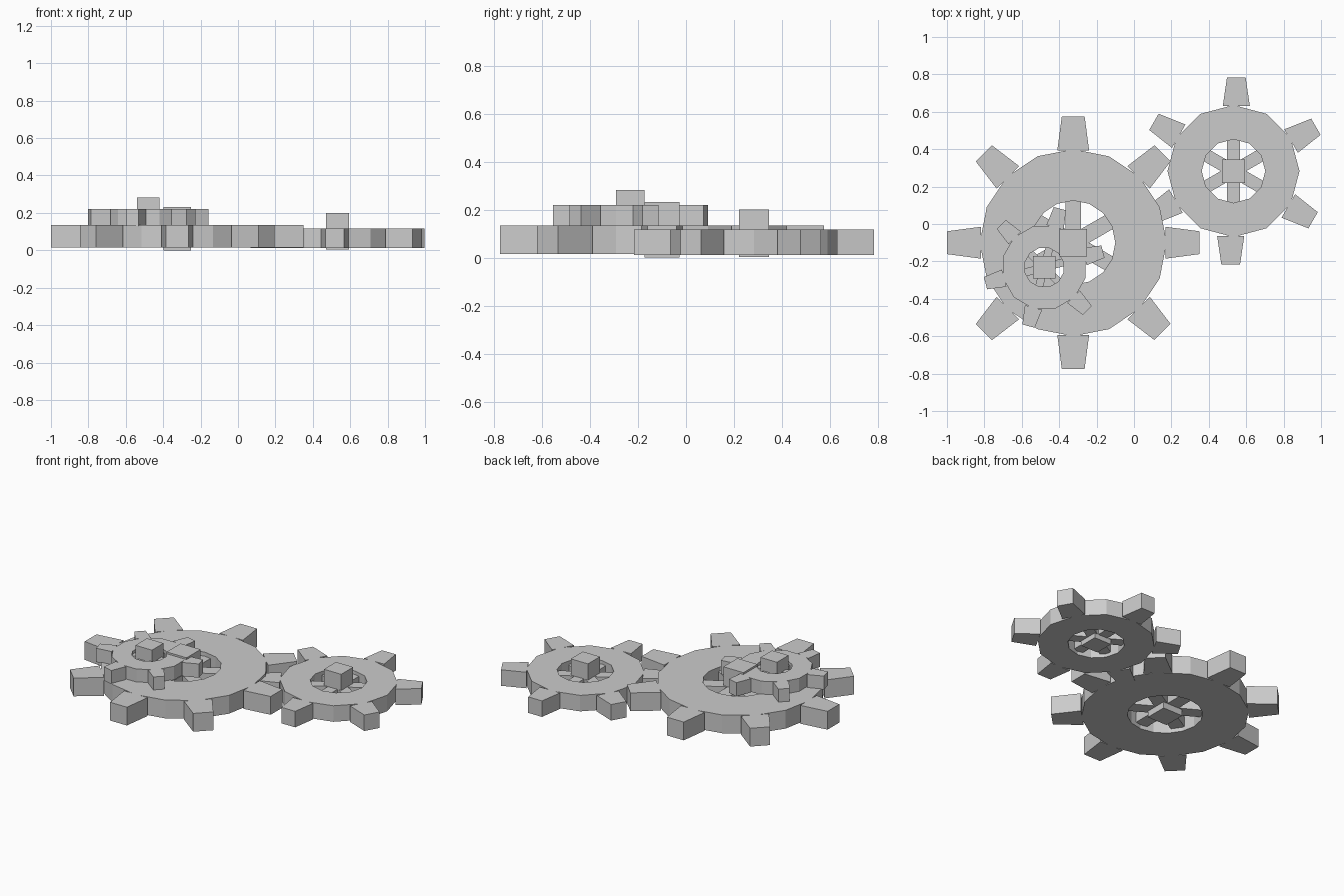
import bpy, bmesh, math
from mathutils import Matrix

if "Cube" in bpy.data.objects:
    bpy.data.objects.remove(bpy.data.objects["Cube"])

metal = bpy.data.materials.new("plain grey")
metal.diffuse_color = (0.6, 0.6, 0.6, 1)
metal.use_nodes = True
metal.node_tree.nodes["Principled BSDF"].inputs["Base Color"].default_value = metal.diffuse_color


def make(name, bm, loc, angle=0):
    bmesh.ops.recalc_face_normals(bm, faces=bm.faces)
    mesh = bpy.data.meshes.new(name)
    bm.to_mesh(mesh)
    bm.free()
    mesh.materials.append(metal)
    ob = bpy.data.objects.new(name, mesh)
    ob.matrix_world = Matrix.Translation((loc[0], loc[1], 0)) @ Matrix.Rotation(angle, 4, 'Z')
    bpy.context.collection.objects.link(ob)
    return ob


def prism(outline, z0, z1):
    """Upright prism from a flat outline."""
    bm = bmesh.new()
    low = [bm.verts.new((x, y, z0)) for x, y in outline]
    high = [bm.verts.new((x, y, z1)) for x, y in outline]
    bm.faces.new(low)
    bm.faces.new(high)
    n = len(outline)
    for i in range(n):
        j = (i + 1) % n
        bm.faces.new((low[i], low[j], high[j], high[i]))
    return bm


def ring(sides, inner, outer, z0, z1):
    """Flat-sided ring with a round-ish hole."""
    bm = bmesh.new()
    loops = []
    for i in range(sides):
        a = math.tau * i / sides
        loops.append([bm.verts.new((r * math.cos(a), r * math.sin(a), z))
                      for r, z in ((inner, z0), (outer, z0), (outer, z1), (inner, z1))])
    for i in range(sides):
        a, b = loops[i], loops[(i + 1) % sides]
        for k in range(4):
            m = (k + 1) % 4
            bm.faces.new((a[k], b[k], b[m], a[m]))
    return bm


def rect(x0, x1, w):
    return [(x0, -w / 2), (x1, -w / 2), (x1, w / 2), (x0, w / 2)]


def gear(name, loc, turn, sides, teeth, hole, rim, tip, base_w, tip_w, shift,
         z0, z1, hub_w, hub_z0, hub_z1, spoke_w, spoke_turn):
    turn = math.radians(turn)
    # toothed rim
    make(name + "_rim", ring(sides, hole, rim, z0, z1), loc, turn)
    root = rim - 0.006
    shape = [(root, -base_w / 2 - shift), (tip, -tip_w / 2 - shift),
             (tip, tip_w / 2 - shift), (root, base_w / 2 - shift)]
    for i in range(teeth):
        make(f"{name}_tooth_{i + 1}", prism(shape, z0, z1), loc, turn + math.tau * i / teeth)
    # six recessed spokes
    d = (z1 - z0) * 0.22
    for i in range(6):
        make(f"{name}_spoke_{i + 1}", prism(rect(0, hole * 1.01, spoke_w), z0 + d, z1 - d),
             loc, math.radians(spoke_turn) + math.tau * i / 6)
    # square hub
    make(name + "_hub", prism(rect(-hub_w / 2, hub_w / 2, hub_w), hub_z0, hub_z1), loc)


gear("large_gear", (-0.325, -0.10), 0, 16, 8, 0.225, 0.50, 0.675, 0.17, 0.122, 0,
     0.015, 0.135, 0.145, 0.0, 0.232, 0.085, 30)
gear("medium_gear", (0.532, 0.283), 30, 12, 6, 0.17, 0.353, 0.50, 0.145, 0.10, 0.015,
     0.012, 0.117, 0.125, 0.003, 0.20, 0.068, 30)
gear("small_gear", (-0.48, -0.232), 15, 12, 6, 0.107, 0.228, 0.325, 0.095, 0.068, 0,
     0.13, 0.22, 0.12, 0.12, 0.283, 0.042, 15)
